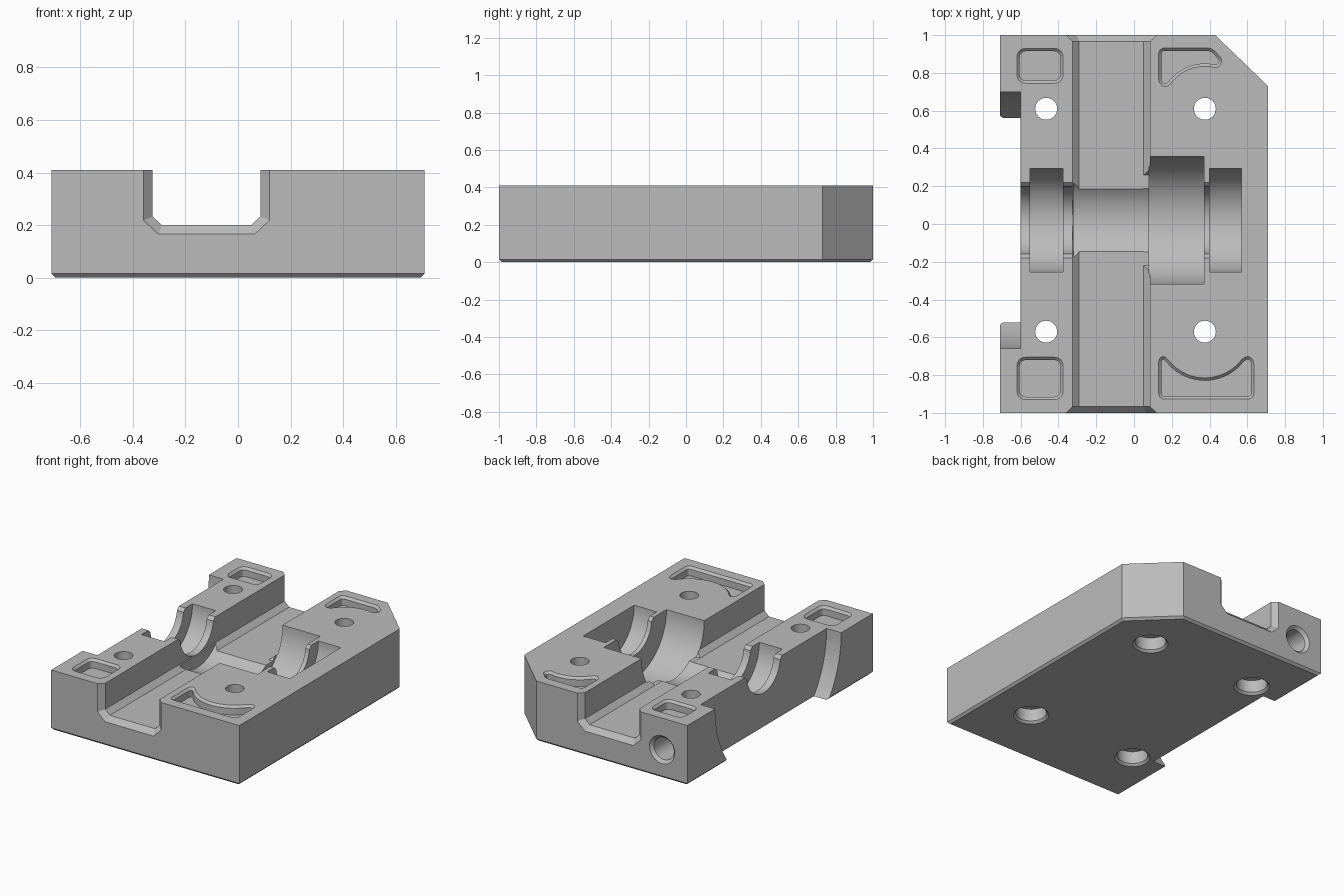
import bpy, bmesh, math
from mathutils import Vector

cube = bpy.data.objects.get("Cube")
if cube:
    bpy.data.objects.remove(cube, do_unlink=True)

TOP = 0.41
AXIS_Y = 0.02


def loft(name, rings):
    """Closed solid through rings of 3D points with equal counts."""
    bm = bmesh.new()
    loops = [[bm.verts.new(p) for p in ring] for ring in rings]
    n = len(loops[0])
    for a, b in zip(loops, loops[1:]):
        for i in range(n):
            j = (i + 1) % n
            bm.faces.new((a[i], a[j], b[j], b[i]))
    bm.faces.new(loops[0])
    bm.faces.new(loops[-1])
    bmesh.ops.recalc_face_normals(bm, faces=bm.faces)
    mesh = bpy.data.meshes.new(name)
    bm.to_mesh(mesh)
    bm.free()
    obj = bpy.data.objects.new(name, mesh)
    bpy.context.collection.objects.link(obj)
    return obj


def offset(points, d):
    """Grow a counter-clockwise outline by d with mitred corners."""
    out = []
    for i, p in enumerate(points):
        p = Vector(p)
        a = (p - Vector(points[i - 1])).normalized()
        b = (Vector(points[(i + 1) % len(points)]) - p).normalized()
        na, nb = Vector((a.y, -a.x)), Vector((b.y, -b.x))
        out.append(p + (na + nb) * d / (1 + na.dot(nb)))
    return out


def rounded(points, r, steps=4):
    """Round every corner of a closed outline."""
    out = []
    for i, p in enumerate(points):
        p = Vector(p)
        a, b = Vector(points[i - 1]) - p, Vector(points[(i + 1) % len(points)]) - p
        s = p + a.normalized() * min(r, a.length * 0.45)
        e = p + b.normalized() * min(r, b.length * 0.45)
        for k in range(steps + 1):
            t = k / steps
            out.append(s * (1 - t) ** 2 + p * 2 * t * (1 - t) + e * t * t)
    return out


def circle(r, n):
    return [(r * math.cos(math.tau * i / n), r * math.sin(math.tau * i / n)) for i in range(n)]


def arc(cx, cy, r, a0, a1, n=12):
    angles = [math.radians(a0 + (a1 - a0) * i / n) for i in range(n + 1)]
    return [(cx + r * math.cos(a), cy + r * math.sin(a)) for a in angles]


# Block with one clipped corner and a chamfered base
outline = [(-0.71, -1), (0.71, -1), (0.71, 0.73), (0.43, 1), (-0.71, 1)]
block = loft("housing_block", [[(x, y, z) for x, y in offset(outline, d)]
                               for d, z in ((-0.015, 0), (0, 0.015), (0, TOP))])
cutters = []

# Channel along the block, flared at both ends
channel = [(-0.325, 0.6), (-0.325, 0.233), (-0.29, 0.2), (0.05, 0.2), (0.085, 0.233), (0.085, 0.6)]
cutters.append(loft("channel_cutter", [[(x, y, z) for x, z in offset(channel, d)]
               for y, d in ((-1.03, 0.066), (-0.967, 0), (0.967, 0), (1.03, 0.066))]))

# Stepped shaft bore with bearing seats and the wide side notch
steps = [(-0.8, -0.6, 0.68), (-0.6, -0.55, 0.18), (-0.55, -0.375, 0.275),
         (-0.375, -0.32, 0.18), (-0.32, 0.08, 0.268), (0.08, 0.37, 0.338),
         (0.37, 0.40, 0.18), (0.40, 0.57, 0.275)]
cutters.append(loft("shaft_cutter", [[(x, AXIS_Y + y, TOP + z) for y, z in circle(r, 96)]
               for x0, x1, r in steps for x in (x0, x1)]))

# Chamfer along the narrow bore lips
lip = [(-0.17, 0.38), (0.17, 0.38), (0.22, 0.43), (-0.22, 0.43)]
cutters.append(loft("lip_cutter", [[(x, AXIS_Y + y, z) for y, z in lip] for x in (-0.65, 0.5)]))

# Relief where the channel meets the wide pocket
relief = [(-0.24, 0.2005), (0.24, 0.2005), (0.275, 0.24), (-0.275, 0.24)]
cutters.append(loft("relief_cutter", [[(x, AXIS_Y + y, z) for y, z in relief] for x in (0.03, 0.1)]))

# Bolt holes with counterbores underneath
profile = [(-0.02, 0.133), (0.015, 0.098), (0.1, 0.098), (0.1, 0.058), (0.5, 0.058)]
for hx in (-0.465, 0.375):
    for hy in (-0.57, 0.61):
        cutters.append(loft("bolt_hole_cutter", [[(hx + x, hy + y, z) for x, y in circle(r, 40)]
                                                 for z, r in profile]))

# Port in the back face
cutters.append(loft("port_cutter", [[(-0.52 + x, y, 0.195 + z) for x, z in circle(r, 40)]
               for y, r in ((1.02, 0.115), (0.98, 0.075), (0.7, 0.075))]))


# Shallow pockets in the top with chamfered rims
def pocket(points, r):
    floor = rounded(points, r)
    cutters.append(loft("pocket_cutter", [[(x, y, z) for x, y in offset(floor, d)]
                   for z, d in ((TOP - 0.06, 0), (TOP - 0.015, 0), (TOP + 0.01, 0.025))]))


for y0, y1 in ((-0.915, -0.72), (0.76, 0.915)):
    pocket([(-0.605, y0), (-0.39, y0), (-0.39, y1), (-0.605, y1)], 0.035)

pocket([(0.145, -0.912), (0.62, -0.912), (0.62, -0.73), (0.605, -0.715)]
       + arc(0.375, -0.57, 0.26, 324, 216) + [(0.155, -0.715), (0.145, -0.725)], 0.02)
pocket(arc(0.375, 0.61, 0.24, 145, 76)
       + [(0.445, 0.848), (0.452, 0.868), (0.405, 0.917), (0.145, 0.917),
          (0.145, 0.755), (0.165, 0.742)], 0.02)

# Cut everything from the block
bpy.context.view_layer.objects.active = block
block.select_set(True)
for cutter in cutters:
    mod = block.modifiers.new("cut", "BOOLEAN")
    mod.operation = "DIFFERENCE"
    mod.solver = "EXACT"
    mod.object = cutter
    bpy.ops.object.modifier_apply(modifier=mod.name)
    bpy.data.objects.remove(cutter, do_unlink=True)

# Plain grey finish
grey = bpy.data.materials.new("plain_grey")
grey.use_nodes = True
colour = (0.5, 0.5, 0.5, 1)
grey.diffuse_color = colour
grey.node_tree.nodes["Principled BSDF"].inputs["Base Color"].default_value = colour
block.data.materials.clear()
block.data.materials.append(grey)
bpy.ops.object.shade_smooth_by_angle(angle=math.radians(25))
